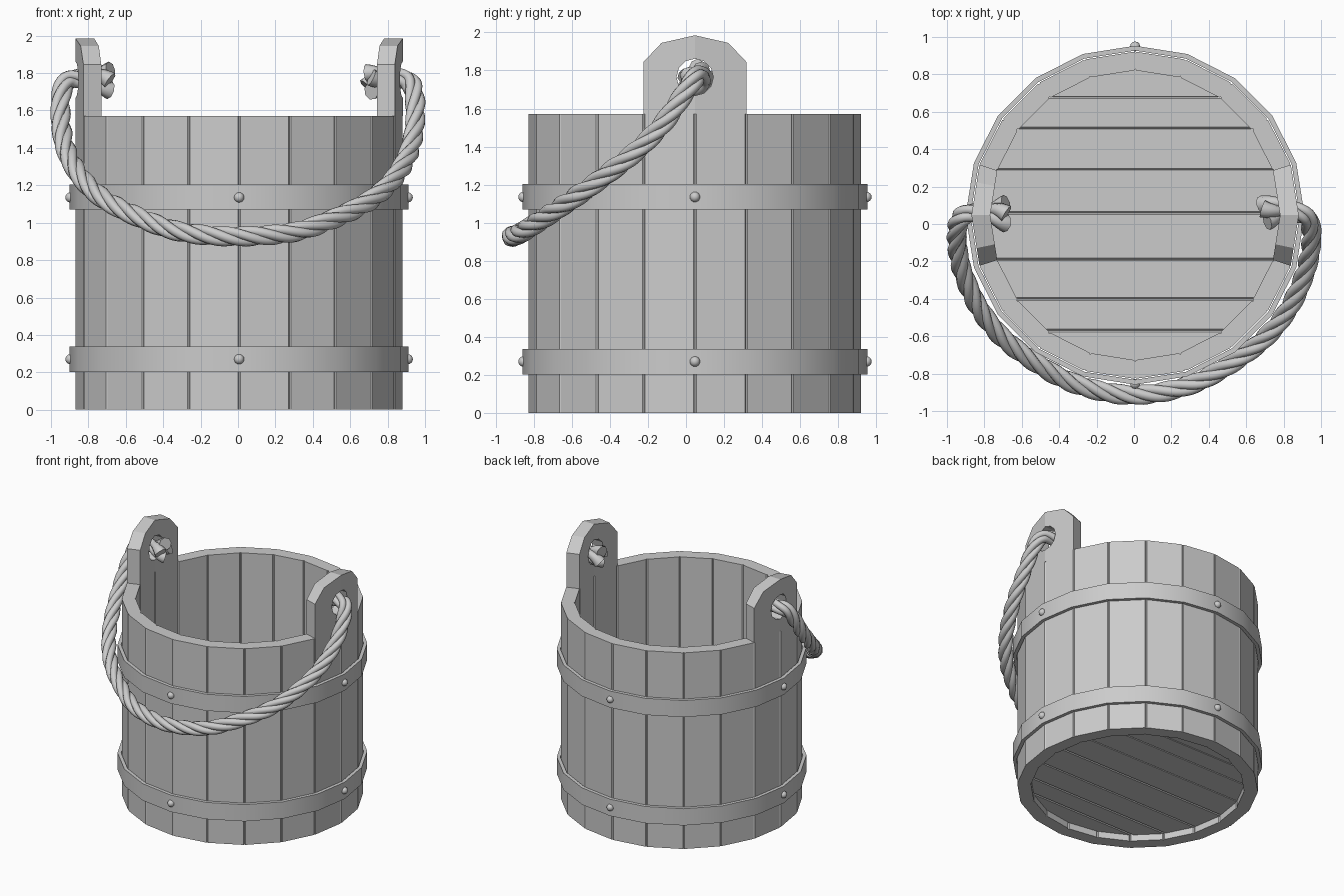
import bpy, bmesh
from math import sin, cos, pi, radians
from mathutils import Vector

if "Cube" in bpy.data.objects:
    bpy.data.objects.remove(bpy.data.objects["Cube"])

CX, CY = 0.006, 0.047      # bucket axis
R_OUT, R_IN, H = 0.875, 0.775, 1.57
N = 20
STEP = 2 * pi / N


def make_obj(name, bm, smooth=False):
    bmesh.ops.recalc_face_normals(bm, faces=bm.faces[:])
    me = bpy.data.meshes.new(name)
    bm.to_mesh(me)
    bm.free()
    ob = bpy.data.objects.new(name, me)
    bpy.context.collection.objects.link(ob)
    if smooth:
        bpy.ops.object.select_all(action='DESELECT')
        ob.select_set(True)
        bpy.context.view_layer.objects.active = ob
        bpy.ops.object.shade_smooth_by_angle(angle=radians(35))
    return ob


def polar(r, a, z):
    return Vector((CX + r * cos(a), CY + r * sin(a), z))


def prism(bm, outline, z0, z1, bevel=0.0):
    lo = [bm.verts.new((p[0], p[1], z0)) for p in outline]
    hi = [bm.verts.new((p[0], p[1], z1)) for p in outline]
    bm.faces.new(lo)
    bm.faces.new(hi)
    n = len(lo)
    for i in range(n):
        j = (i + 1) % n
        bm.faces.new((lo[i], lo[j], hi[j], hi[i]))
    if bevel:
        edges = [bm.edges.get((a, b)) for a, b in zip(lo, hi)]
        bmesh.ops.bevel(bm, geom=edges, offset=bevel, segments=1, affect='EDGES')


# wall of flat staves with chamfered long edges
bm = bmesh.new()
for i in range(N):
    a, b = i * STEP, (i + 1) * STEP
    prism(bm, [polar(R_OUT, a, 0), polar(R_OUT, b, 0),
               polar(R_IN, b, 0), polar(R_IN, a, 0)], 0, H, 0.007)
make_obj("staves", bm)

# floor planks, clipped to the inside of the wall, chamfered along the joints
cuts = [-0.8, -0.57, -0.40, -0.19, 0.06, 0.29, 0.51, 0.68, 0.9]
bm = bmesh.new()
for y0, y1 in zip(cuts, cuts[1:]):
    disc = bmesh.new()
    disc.faces.new([disc.verts.new(polar(R_IN + 0.01, i * STEP, 0)) for i in range(N)])
    for y, s in ((y0, -1), (y1, 1)):
        bmesh.ops.bisect_plane(disc, geom=disc.verts[:] + disc.edges[:] + disc.faces[:],
                               plane_co=(0, y, 0), plane_no=(0, s, 0), clear_outer=True)
    disc.faces.ensure_lookup_table()
    outline = [v.co.copy() for v in disc.faces[0].verts]
    disc.free()
    plank = bmesh.new()
    prism(plank, outline, 0.05, 0.13)
    joints = [e for e in plank.edges
              if any(all(abs(v.co.y - y) < 1e-4 for v in e.verts) for y in (y0, y1))
              and abs(e.verts[0].co.z - e.verts[1].co.z) < 1e-4]
    bmesh.ops.bevel(plank, geom=joints, offset=0.008, segments=1, affect='EDGES')
    tmp = bpy.data.meshes.new("plank")
    plank.to_mesh(tmp)
    plank.free()
    bm.from_mesh(tmp)
    bpy.data.meshes.remove(tmp)
make_obj("floor_planks", bm)

# two hoops
for name, z0, z1 in (("lower_hoop", 0.203, 0.337), ("upper_hoop", 1.07, 1.203)):
    bm = bmesh.new()
    rings = [[bm.verts.new(polar(r, i * STEP, z)) for i in range(N)]
             for r, z in ((0.88, z0), (0.906, z0), (0.906, z1), (0.88, z1))]
    for k in range(4):
        p, q = rings[k], rings[(k + 1) % 4]
        for i in range(N):
            j = (i + 1) % N
            bm.faces.new((p[i], p[j], q[j], q[i]))
    make_obj(name, bm, True)

# rivets, four on each hoop
bm = bmesh.new()
for z in (0.27, 1.135):
    for k in range(4):
        r = bmesh.ops.create_uvsphere(bm, u_segments=12, v_segments=8, radius=0.027)
        bmesh.ops.translate(bm, verts=r['verts'], vec=polar(0.902, k * pi / 2, z))
make_obj("rivets", bm, True)


# ears: two bent staves rising above the wall, with a rope hole
def ear(name, side):
    bm = bmesh.new()
    c = cos(STEP)
    cols = []
    for t, z in ((-1, 1.845), (-0.65, 1.945), (0, 1.985), (0.65, 1.945), (1, 1.845)):
        col = []
        for r in (R_OUT, R_IN):
            x = CX + side * r * (1 - abs(t) * (1 - c))
            y = CY + r * sin(STEP) * t
            col += [bm.verts.new((x, y, H)), bm.verts.new((x, y, z))]
        cols.append(col)
    for p, q in zip(cols, cols[1:]):
        for a, b in ((0, 1), (1, 3), (3, 2), (2, 0)):
            bm.faces.new((p[a], p[b], q[b], q[a]))
    for p in (cols[0], cols[-1]):
        bm.faces.new((p[0], p[1], p[3], p[2]))
    ob = make_obj(name, bm)
    bpy.ops.mesh.primitive_cylinder_add(vertices=12, radius=0.097, depth=0.5,
                                        location=(side * 0.83, CY, 1.765),
                                        rotation=(0, pi / 2, 0))
    cutter = bpy.context.object
    cutter.hide_render = True
    mod = ob.modifiers.new("hole", 'BOOLEAN')
    mod.operation = 'DIFFERENCE'
    mod.solver = 'EXACT'
    mod.object = cutter
    bpy.context.view_layer.objects.active = ob
    bpy.ops.object.modifier_apply(modifier="hole")
    bpy.data.objects.remove(cutter)


ear("left_ear", -1)
ear("right_ear", 1)

# rope centre line: mirrored hanging loop plus the two ends inside the ears
half = [(0.3, -0.86, 0.95), (0.52, -0.745, 1.025), (0.7, -0.61, 1.115),
        (0.825, -0.455, 1.225), (0.91, -0.275, 1.365), (0.945, -0.125, 1.515),
        (0.945, -0.015, 1.67), (0.92, 0.04, 1.75)]
path = [(-0.685, 0.055, 1.76), (-0.77, 0.055, 1.765), (-0.86, 0.06, 1.77)]
path += [(-x, y, z) for x, y, z in reversed(half)] + [(0, -0.915, 0.927)] + half
path += [(0.86, 0.065, 1.772), (0.78, 0.085, 1.762), (0.70, 0.06, 1.752)]
P = [Vector(p) for p in path]
P = [2 * P[0] - P[1]] + P + [2 * P[-1] - P[-2]]
line = []
for a, b, c, d in zip(P, P[1:], P[2:], P[3:]):
    for k in range(14):
        t = k / 14
        line.append(0.5 * (2 * b + (c - a) * t + (2 * a - 5 * b + 4 * c - d) * t * t
                           + (3 * b - a - 3 * c + d) * t ** 3))
line.append(P[-2])
dist = [0.0]
for p, q in zip(line, line[1:]):
    dist.append(dist[-1] + (q - p).length)

# four strands twisted round the centre line, splayed at both ends
STRANDS, PITCH = 4, 0.52
cu = bpy.data.curves.new("rope_handle", 'CURVE')
cu.dimensions = '3D'
cu.bevel_depth = 0.026
cu.bevel_resolution = 2
cu.use_fill_caps = True
strands = []
for s in range(STRANDS):
    sp = cu.splines.new('POLY')
    sp.points.add(len(line) - 1)
    sp.use_smooth = True
    strands.append(sp)
n = Vector((0, 0, 1))
for i, p in enumerate(line):
    t = (line[min(i + 1, len(line) - 1)] - line[max(i - 1, 0)]).normalized()
    n = (n - n.dot(t) * t).normalized()
    b = t.cross(n)
    end = min(dist[i], dist[-1] - dist[i])
    flare = max(0, 1 - end / 0.09)
    for s, sp in enumerate(strands):
        a = 2 * pi * (s / STRANDS + dist[i] / PITCH)
        q = p + (0.029 + 0.025 * flare) * (cos(a) * n + sin(a) * b)
        sp.points[i].co = (*q, 1)
        sp.points[i].radius = 1 + 0.85 * flare
rope = bpy.data.objects.new("rope_handle", cu)
bpy.context.collection.objects.link(rope)
bpy.ops.object.select_all(action='DESELECT')
rope.select_set(True)
bpy.context.view_layer.objects.active = rope
bpy.ops.object.convert(target='MESH')
bpy.ops.object.shade_smooth_by_angle(angle=radians(60))
